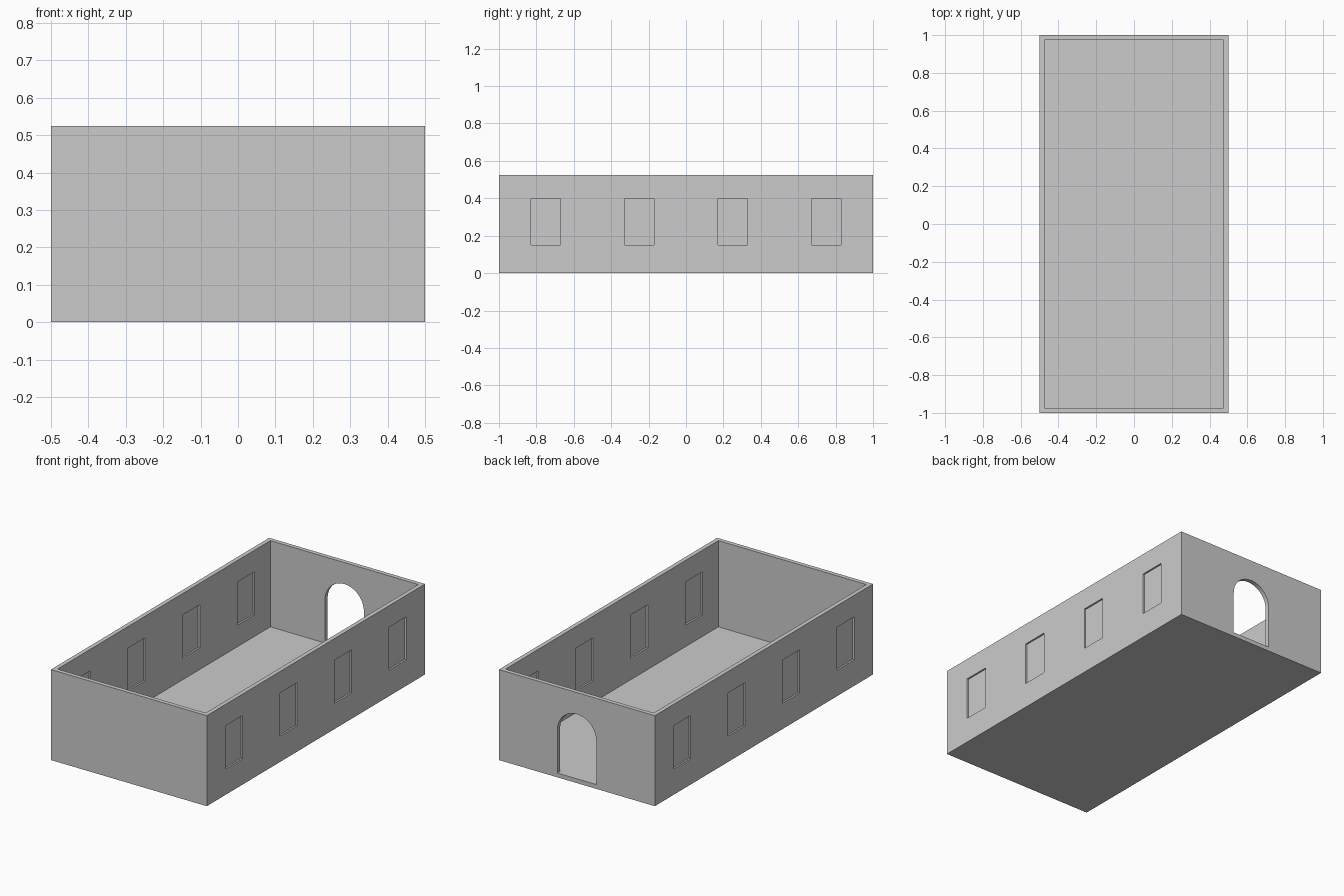
import bpy, bmesh, math

if "Cube" in bpy.data.objects:
    bpy.data.objects.remove(bpy.data.objects["Cube"])

T = 0.025                 # wall and floor thickness
W, L, H = 1.0, 2.0, 0.525
WIN_W, WIN_Z0, WIN_Z1 = 0.156, 0.15, 0.40


def box(name, lo, hi):
    bm = bmesh.new()
    bmesh.ops.create_cube(bm, size=1)
    for v in bm.verts:
        v.co = [(a + b) / 2 + c * (b - a) for a, b, c in zip(lo, hi, v.co)]
    return finish(name, bm)


def finish(name, bm):
    bmesh.ops.recalc_face_normals(bm, faces=bm.faces)
    me = bpy.data.meshes.new(name)
    bm.to_mesh(me)
    bm.free()
    ob = bpy.data.objects.new(name, me)
    bpy.context.collection.objects.link(ob)
    return ob


def cut(target, cutter):
    mod = target.modifiers.new("cut", 'BOOLEAN')
    mod.operation, mod.solver, mod.object = 'DIFFERENCE', 'EXACT', cutter
    bpy.context.view_layer.objects.active = target
    bpy.ops.object.modifier_apply(modifier=mod.name)
    bpy.data.objects.remove(cutter)


# open-topped shell: floor and four walls
shell = box("building_shell", (-W / 2, -L / 2, 0), (W / 2, L / 2, H))
cut(shell, box("room_cutter", (-W / 2 + T, -L / 2 + T, T), (W / 2 - T, L / 2 - T, H + 0.2)))

# arched doorway through the back wall
R, SPRING = 0.125, 0.275
outline = [(-R, T), (R, T)]
outline += [(R * math.cos(math.pi * i / 32), SPRING + R * math.sin(math.pi * i / 32)) for i in range(33)]
bm = bmesh.new()
face = bm.faces.new([bm.verts.new((x, L / 2 - 2 * T, z)) for x, z in outline])
ext = bmesh.ops.extrude_face_region(bm, geom=[face])
for v in ext["geom"]:
    if isinstance(v, bmesh.types.BMVert):
        v.co.y += 4 * T
cut(shell, finish("door_cutter", bm))

# window openings in both long walls, each with a thin recessed pane
for side, sx in (("left", -1), ("right", 1)):
    for i, y in enumerate((-0.75, -0.25, 0.25, 0.75)):
        y0, y1 = y - WIN_W / 2, y + WIN_W / 2
        c = sx * (W - T) / 2
        cut(shell, box("window_cutter", (c - T, y0, WIN_Z0), (c + T, y1, WIN_Z1)))
        box(f"window_pane_{side}_{i + 1}", (c - 0.0025, y0, WIN_Z0), (c + 0.0025, y1, WIN_Z1))
